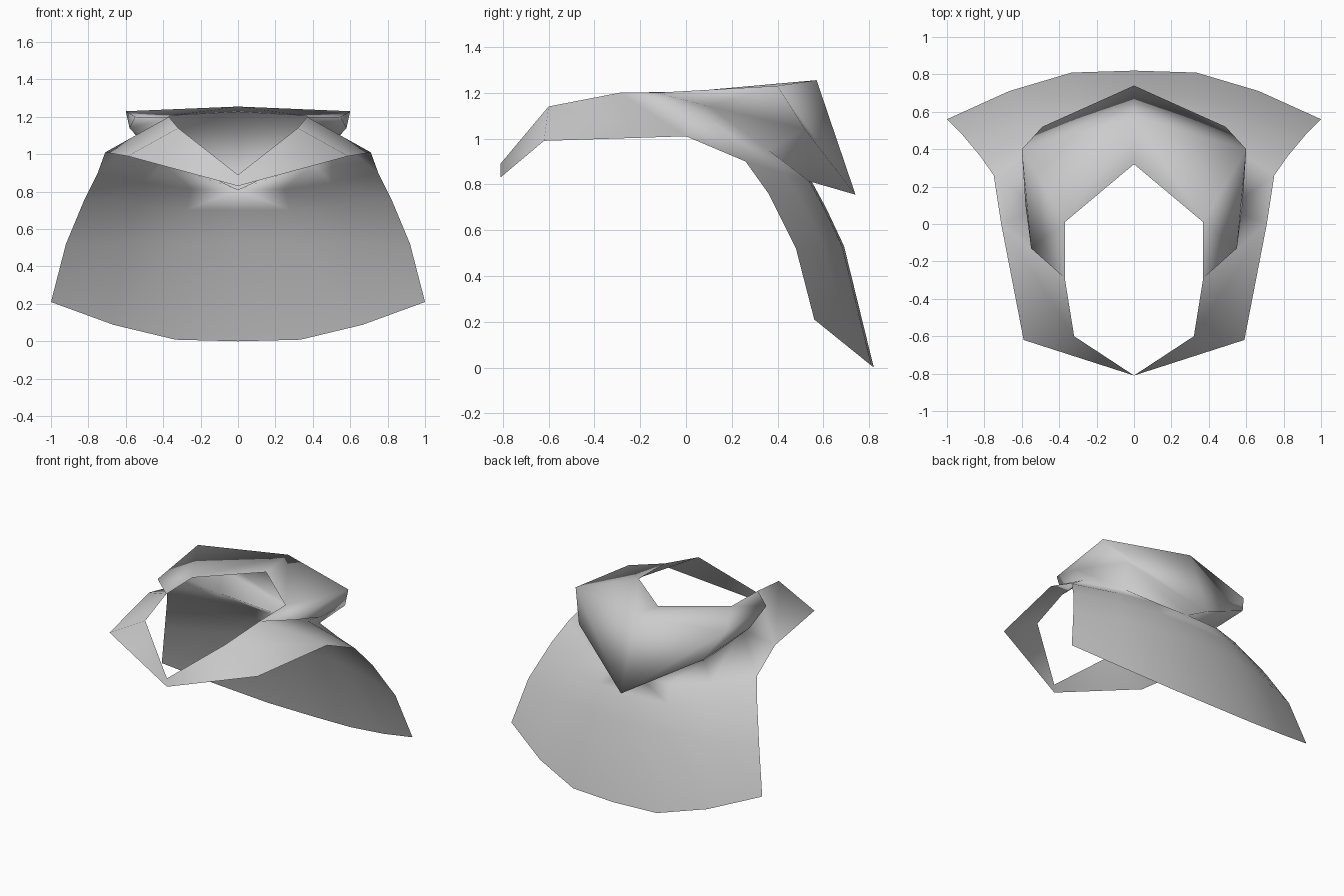
import bpy, bmesh

cube = bpy.data.objects.get("Cube")
if cube:
    bpy.data.objects.remove(cube)

cloth = bpy.data.materials.new("grey_cloth")
cloth.use_nodes = True
cloth.diffuse_color = (0.6, 0.6, 0.6, 1)
bsdf = cloth.node_tree.nodes["Principled BSDF"]
bsdf.inputs["Base Color"].default_value = (0.6, 0.6, 0.6, 1)
bsdf.inputs["Roughness"].default_value = 0.8

bm = bmesh.new()


def points(*cos):
    return [bm.verts.new(c) for c in cos]


def faces(*loops):
    for loop in loops:
        bm.faces.new(loop)


# Neck opening, front to back
n0, n1, n2, n3, n4 = points((0, -.81, .89), (.32, -.6, 1.14), (.37, -.29, 1.2),
                            (.37, .01, 1.205), (0, .32, 1.225))
# Lower collar edge, front tip to shoulder
o0, o1, o2 = points((0, -.81, .83), (.59, -.62, .99), (.71, 0, 1.01))
# Top fold of the lowered hood
h1, h2, h3 = points((.55, -.13, 1.2), (.6, .4, 1.23), (0, .57, 1.255))
# Lower edge of the hood, ending in its point
r, q, t = points((.58, .1, 1.14), (.49, .52, 1.04), (0, .74, .755))
# Valley where the hood meets the cape
v1, v2 = points((.5, .08, 1.1), (.4, .36, .95))

# Cape rows run from the centre of the back to the side edge
BULGE = (0, .04, .42, 1)
ROWS = [((0, .55, .81), (.75, .26, .90)),
        ((0, .61, .70), (.82, .36, .76)),
        ((0, .69, .53), (.92, .48, .52)),
        ((0, .82, .00), (1.0, .56, .21))]
cape = []
for back, edge in ROWS:
    cape.append(points(*[(edge[0] * i / 3,
                          back[1] + (edge[1] - back[1]) * f,
                          back[2] + (edge[2] - back[2]) * f)
                         for i, f in enumerate(BULGE)]))
for upper, lower in zip(cape, cape[1:]):
    for i in range(3):
        faces((upper[i], lower[i], lower[i + 1], upper[i + 1]))
v3, a1, a2, a3 = cape[0]

# Collar and shoulder
faces((n0, o0, o1, n1), (n1, o1, o2, n2), (n2, o2, v1),
      (v1, o2, a3), (v1, a3, a2), (v1, a2, v2), (v2, a2, a1), (v2, a1, v3))
# Hood top
faces((n2, h1, n3), (n3, h1, h2), (n3, h2, h3, n4))
# Hood outer wall
faces((n2, r, h1), (h1, r, h2), (h2, r, q), (h2, q, t, h3))
# Hood underside
faces((n2, v1, r), (r, v1, v2, q), (q, v2, v3, t))

bmesh.ops.recalc_face_normals(bm, faces=bm.faces)
# The hem should face outward
bm.faces.ensure_lookup_table()
if bm.faces[6].normal.y < 0:
    bmesh.ops.reverse_faces(bm, faces=bm.faces)

# Mirror the half and weld the centre line
geom = bm.verts[:] + bm.edges[:] + bm.faces[:]
bmesh.ops.mirror(bm, geom=geom, axis='X', merge_dist=0.0005)
bmesh.ops.recalc_face_normals(bm, faces=bm.faces)
bm.faces.ensure_lookup_table()
if bm.faces[6].normal.y < 0:
    bmesh.ops.reverse_faces(bm, faces=bm.faces)
for f in bm.faces:
    f.smooth = True

mesh = bpy.data.meshes.new("hooded_cape")
bm.to_mesh(mesh)
bm.free()
mesh.materials.append(cloth)
bpy.context.collection.objects.link(bpy.data.objects.new("hooded_cape", mesh))
